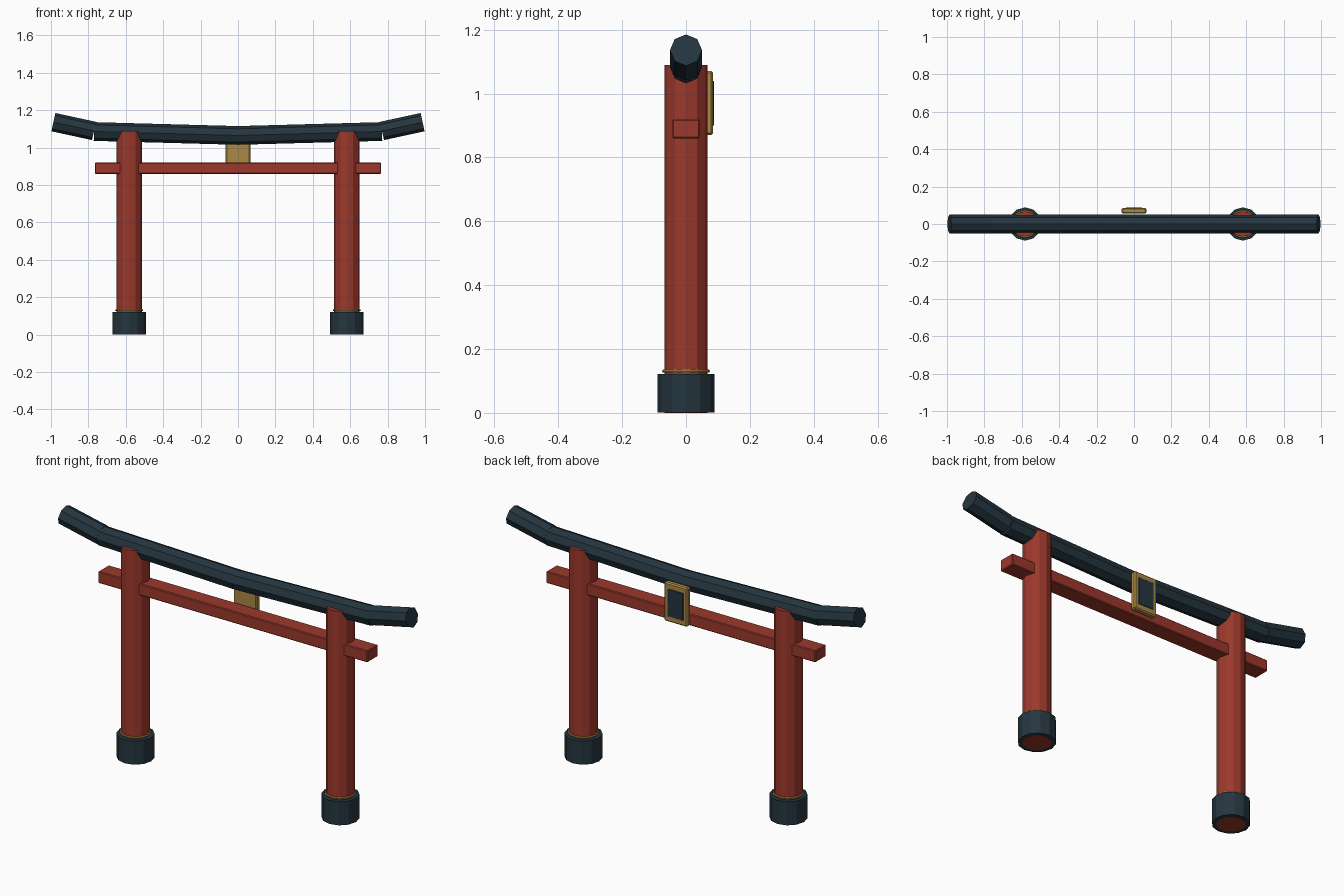
import bpy, math
from mathutils import Vector

if "Cube" in bpy.data.objects:
    bpy.data.objects.remove(bpy.data.objects["Cube"])


def material(name, rgb):
    m = bpy.data.materials.new(name)
    m.diffuse_color = (*rgb, 1)
    m.use_nodes = True
    m.node_tree.nodes["Principled BSDF"].inputs["Base Color"].default_value = m.diffuse_color
    return m


RED = material("red_lacquer", (0.33, 0.04, 0.025))
DARK = material("dark_slate", (0.018, 0.036, 0.05))
GOLD = material("gold", (0.4, 0.25, 0.06))


def finish(name, mat):
    o = bpy.context.object
    o.name = name
    o.data.materials.append(mat)
    return o


def rod(name, a, b, r, sides, mat, spin=0.0):
    a, b = Vector(a), Vector(b)
    d = b - a
    bpy.ops.mesh.primitive_cylinder_add(vertices=sides, radius=r, depth=d.length, location=(a + b) / 2)
    o = finish(name, mat)
    o.rotation_euler = (0, math.atan2(d.x, d.z), spin)
    return o


def box(name, center, size, mat, bevel):
    bpy.ops.mesh.primitive_cube_add(size=1, location=center)
    o = finish(name, mat)
    o.scale = size
    bpy.ops.object.transform_apply(location=False, rotation=False, scale=True)
    mod = o.modifiers.new("bevel", 'BEVEL')
    mod.width = bevel
    mod.segments = 1
    return o


for side, s in (("left", -1), ("right", 1)):
    # Post with footing and thin gold collar
    x = 0.582 * s
    rod(side + "_post", (x, 0, 0), (x, 0, 1.09), 0.068, 12, RED)
    rod(side + "_footing", (x, 0, 0.001), (x, 0, 0.122), 0.089, 12, DARK)
    bpy.ops.mesh.primitive_torus_add(location=(x, 0, 0.131), major_radius=0.07, minor_radius=0.005,
                                     major_segments=16, minor_segments=6)
    finish(side + "_collar", GOLD)

    # Top beam: shallow inner length and upturned end
    rod(side + "_top_beam", (0, 0, 1.065), (0.77 * s, 0, 1.086), 0.05, 8, DARK)
    rod(side + "_beam_tip", (0.77 * s, 0, 1.089), (0.987 * s, 0, 1.136), 0.05, 8, DARK)

# Lower tie beam
box("tie_beam", (0, 0, 0.89), (1.53, 0.086, 0.06), RED, 0.004)

# Framed plaque on the back
box("plaque_frame", (0, 0.07, 0.97), (0.132, 0.03, 0.2), GOLD, 0.006)
box("plaque_panel", (0, 0.083, 0.97), (0.088, 0.01, 0.14), DARK, 0.001)
